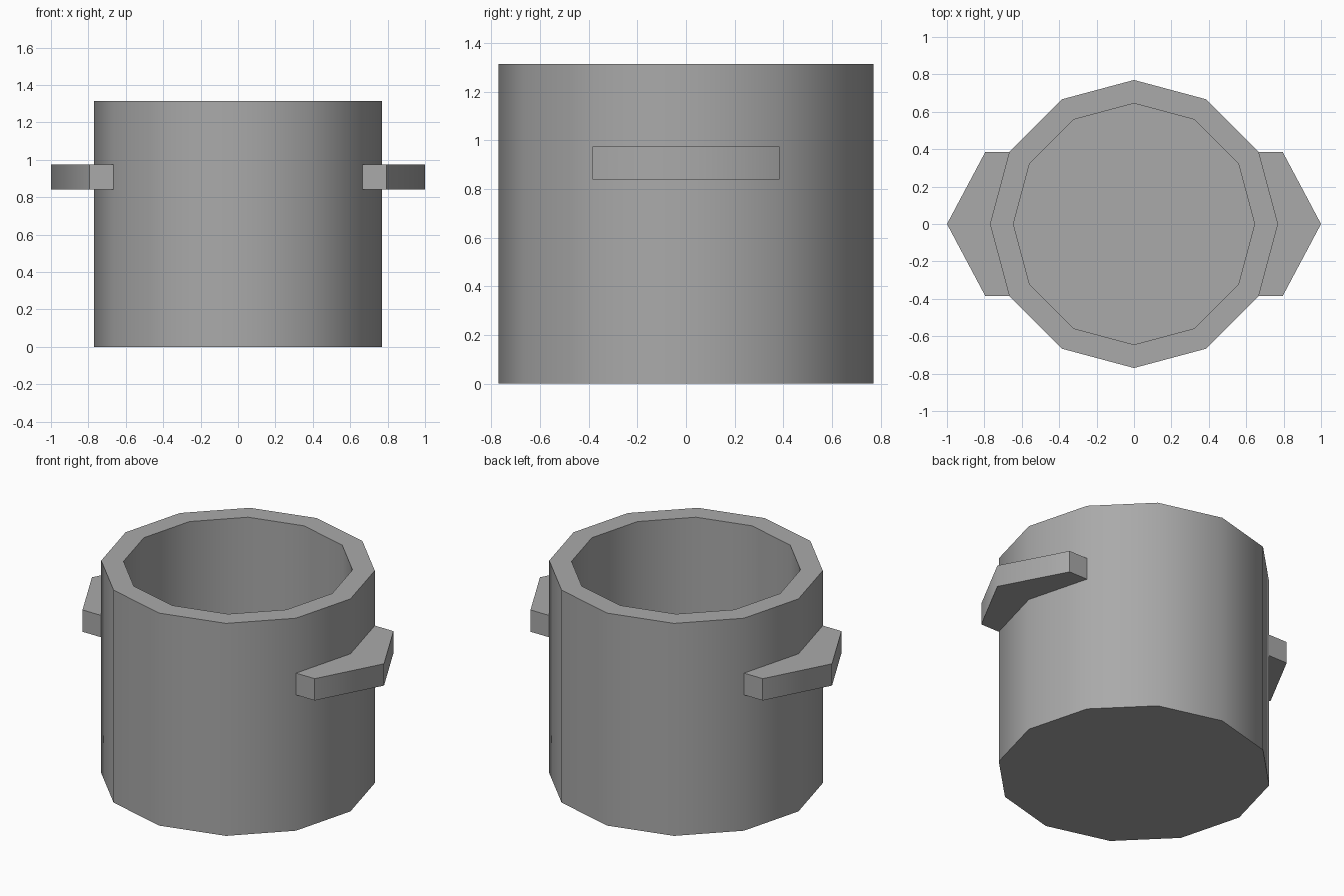
import bpy
import bmesh
import math

SIDES = 12
RADIUS = 0.77
HEIGHT = 1.315
WALL = 0.121      # thickness measured across a flat side
FLOOR = 0.13

cube = bpy.data.objects.get("Cube")
if cube:
    bpy.data.objects.remove(cube, do_unlink=True)

grey = bpy.data.materials.new("plain grey")
grey.use_nodes = True
grey.diffuse_color = (0.4, 0.4, 0.4, 1)
grey.node_tree.nodes["Principled BSDF"].inputs["Base Color"].default_value = (0.4, 0.4, 0.4, 1)


def finish(name, bm, angle):
    """Turn a bmesh into a shaded object."""
    bmesh.ops.recalc_face_normals(bm, faces=bm.faces)
    mesh = bpy.data.meshes.new(name)
    bm.to_mesh(mesh)
    bm.free()
    mesh.materials.append(grey)
    obj = bpy.data.objects.new(name, mesh)
    bpy.context.collection.objects.link(obj)
    bpy.ops.object.select_all(action="DESELECT")
    obj.select_set(True)
    bpy.context.view_layer.objects.active = obj
    bpy.ops.object.shade_smooth_by_angle(angle=math.radians(angle))
    return obj


def extrude_up(bm, face, height):
    """Pull a flat outline up into a solid."""
    geom = bmesh.ops.extrude_face_region(bm, geom=[face])["geom"]
    verts = [g for g in geom if isinstance(g, bmesh.types.BMVert)]
    bmesh.ops.translate(bm, verts=verts, vec=(0, 0, height))


# Pot: twelve-sided drum with an inset rim and a sunken hollow
bm = bmesh.new()
ring = [bm.verts.new((RADIUS * math.cos(i * math.tau / SIDES),
                      RADIUS * math.sin(i * math.tau / SIDES), 0)) for i in range(SIDES)]
extrude_up(bm, bm.faces.new(ring), HEIGHT)
bmesh.ops.recalc_face_normals(bm, faces=bm.faces)
top = max(bm.faces, key=lambda f: f.calc_center_median().z)
bmesh.ops.inset_region(bm, faces=[top], thickness=WALL, use_even_offset=True)
geom = bmesh.ops.extrude_face_region(bm, geom=[top])["geom"]
hollow = [g for g in geom if isinstance(g, bmesh.types.BMVert)]
bmesh.ops.translate(bm, verts=hollow, vec=(0, 0, FLOOR - HEIGHT))
if top.is_valid:
    bmesh.ops.delete(bm, geom=[top], context="FACES_ONLY")
finish("pot_body", bm, 40)

# Handles: pointed grips hugging the wall on both sides
for side, name in ((1, "left_handle"), (-1, "right_handle")):
    outline = [(0.66, -0.385), (0.795, -0.385), (1, 0),
               (0.795, 0.385), (0.66, 0.385), (0.76, 0)]
    bm = bmesh.new()
    face = bm.faces.new([bm.verts.new((side * x, y, 0.84)) for x, y in outline])
    extrude_up(bm, face, 0.135)
    finish(name, bm, 60)
